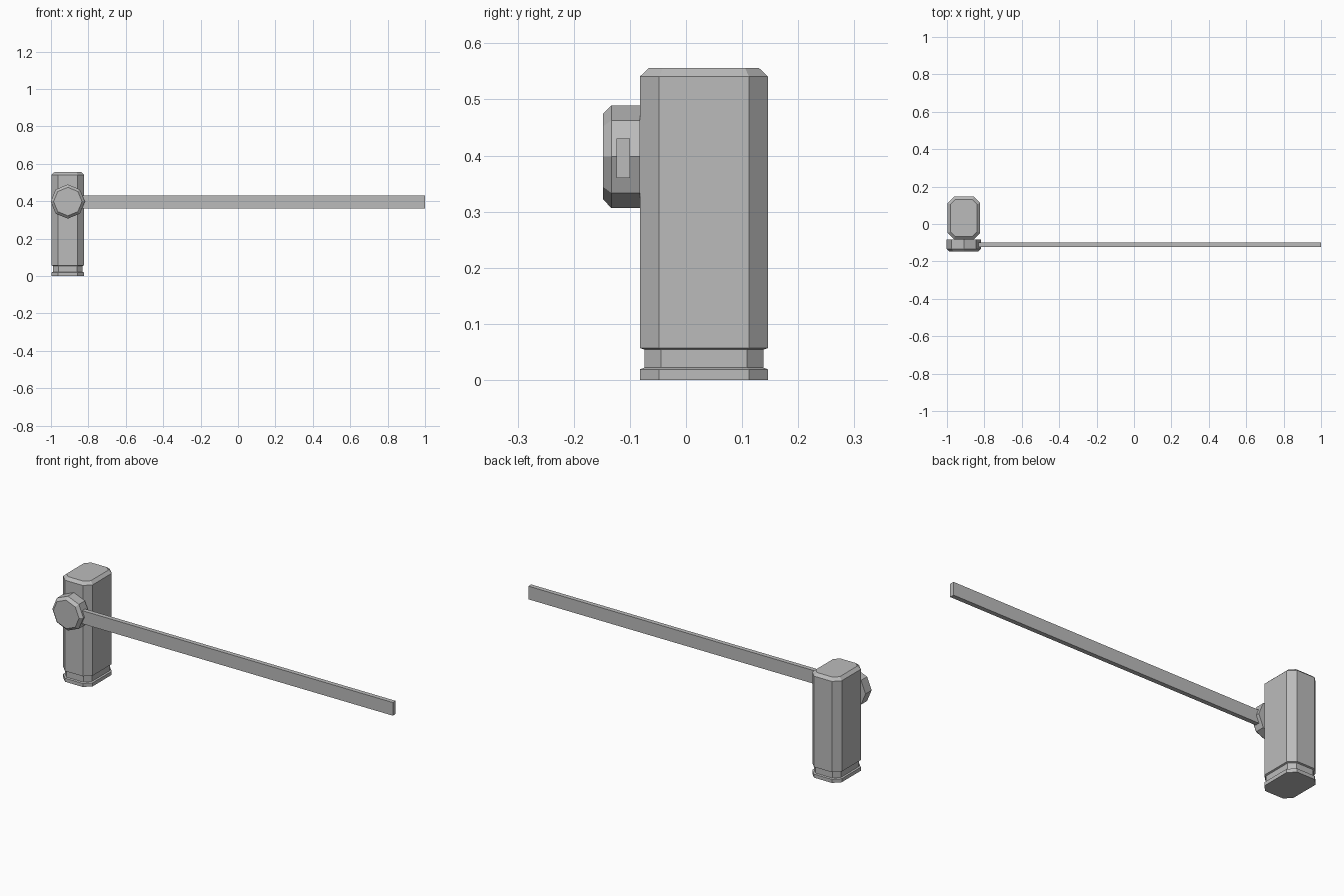
import bpy, bmesh, math

cube = bpy.data.objects.get("Cube")
if cube:
    bpy.data.objects.remove(cube)

GREY = (0.5, 0.5, 0.5, 1)
grey = bpy.data.materials.new("grey")
grey.use_nodes = True
grey.diffuse_color = GREY
grey.node_tree.nodes["Principled BSDF"].inputs["Base Color"].default_value = GREY


def loft(name, rings):
    """Skin equal-length rings of points and cap both ends."""
    bm = bmesh.new()
    loops = [[bm.verts.new(p) for p in ring] for ring in rings]
    n = len(loops[0])
    for a, b in zip(loops, loops[1:]):
        for i in range(n):
            j = (i + 1) % n
            bm.faces.new((a[i], a[j], b[j], b[i]))
    bm.faces.new(loops[0][::-1])
    bm.faces.new(loops[-1])
    bmesh.ops.recalc_face_normals(bm, faces=bm.faces)
    mesh = bpy.data.meshes.new(name)
    bm.to_mesh(mesh)
    bm.free()
    mesh.materials.append(grey)
    obj = bpy.data.objects.new(name, mesh)
    bpy.context.collection.objects.link(obj)
    return obj


PIVOT_X = -0.91


def cut_corner_ring(inset, z, hx=0.087, hy=0.114, cut=0.034, cy=0.032):
    """Rectangle with chamfered corners, offset inward by inset."""
    hx, hy = hx - inset, hy - inset
    c = cut - inset * (2 - math.sqrt(2))
    pts = []
    for sx, sy in ((1, 1), (-1, 1), (-1, -1), (1, -1)):
        pair = [(sx * hx, sy * (hy - c)), (sx * (hx - c), sy * hy)]
        pts += pair if sx * sy > 0 else pair[::-1]
    return [(PIVOT_X + x, cy + y, z) for x, y in pts]


def octagon_ring(r, y, z=0.398):
    return [(PIVOT_X + r * math.cos(i * math.pi / 4), y,
             z + r * math.sin(i * math.pi / 4)) for i in range(8)]


# Housing post: foot, groove, tall body and chamfered top
profile = [(0, 0), (0, 0.019), (0.008, 0.022), (0.008, 0.054),
           (0, 0.057), (0, 0.541), (0.016, 0.556)]
loft("post", [cut_corner_ring(d, z) for d, z in profile])

# Octagonal pivot hub on the front
loft("pivot_hub", [octagon_ring(r, y) for r, y in
                   ((0.0915, -0.082), (0.0915, -0.133), (0.076, -0.148))])

# Long flat barrier arm
loft("barrier_arm", [[(x, y, z) for y, z in
                      ((-0.124, 0.36), (-0.1, 0.36), (-0.1, 0.43), (-0.124, 0.43))]
                     for x in (PIVOT_X + 0.05, 1.0)])
